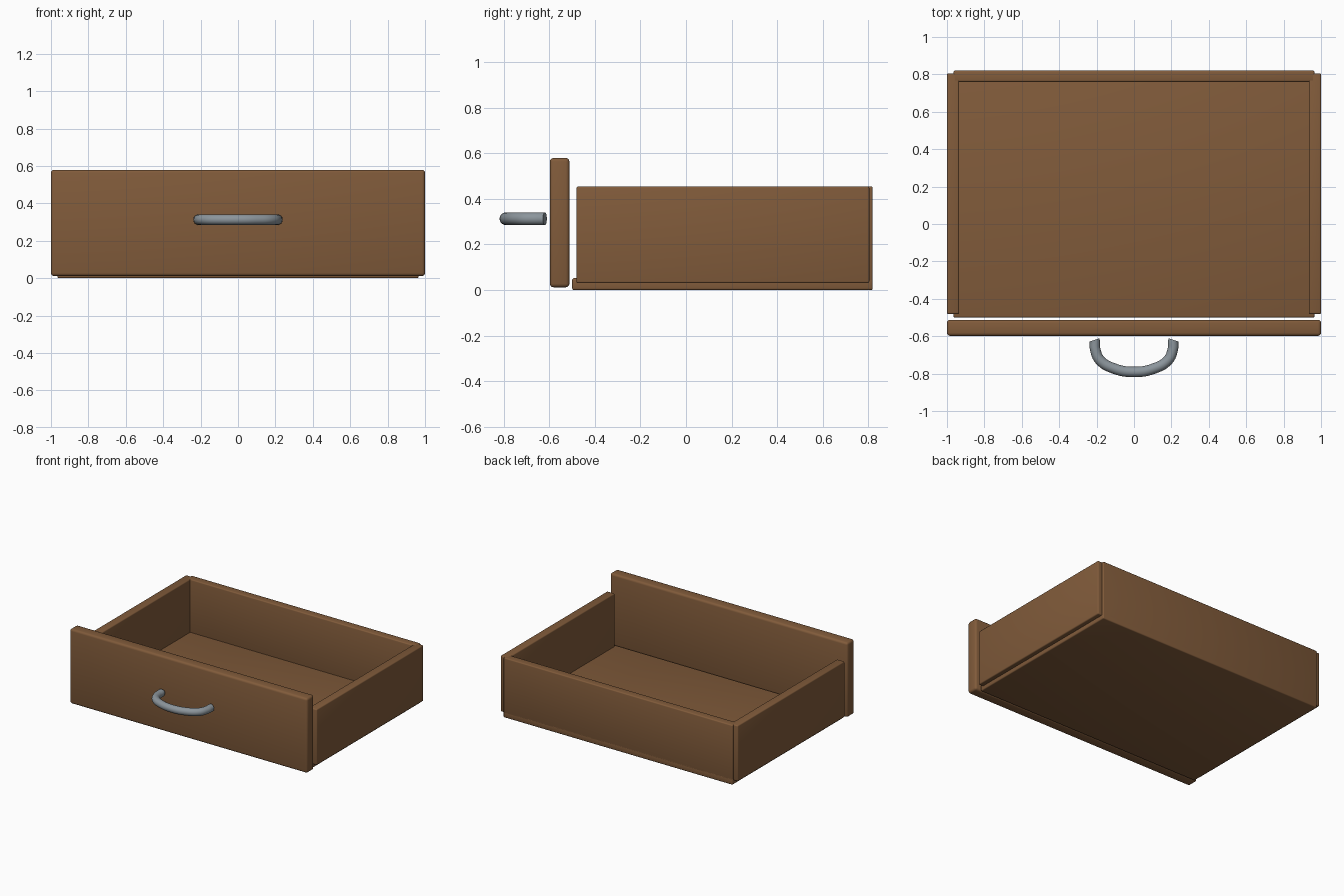
import bpy
import bmesh
from mathutils import Vector

if "Cube" in bpy.data.objects:
    bpy.data.objects.remove(bpy.data.objects["Cube"])


def material(name, color):
    m = bpy.data.materials.new(name)
    m.diffuse_color = (*color, 1)
    m.use_nodes = True
    m.node_tree.nodes["Principled BSDF"].inputs["Base Color"].default_value = m.diffuse_color
    return m


wood = material("brown_wood", (0.22, 0.105, 0.043))
metal = material("grey_metal", (0.26, 0.30, 0.33))


def smooth(ob):
    bpy.ops.object.select_all(action='DESELECT')
    ob.select_set(True)
    bpy.context.view_layer.objects.active = ob
    bpy.ops.object.shade_smooth_by_angle()


def board(name, lo, hi, bevel=0.012):
    """Box between two corners with softened edges."""
    lo, hi = Vector(lo), Vector(hi)
    bm = bmesh.new()
    bmesh.ops.create_cube(bm, size=1)
    for v in bm.verts:
        v.co = (lo + hi) / 2 + v.co * (hi - lo)
    bmesh.ops.bevel(bm, geom=bm.edges[:], offset=bevel, segments=3,
                    profile=0.5, affect='EDGES')
    me = bpy.data.meshes.new(name)
    bm.to_mesh(me)
    bm.free()
    me.materials.append(wood)
    ob = bpy.data.objects.new(name, me)
    bpy.context.collection.objects.link(ob)
    smooth(ob)


# drawer box
board("front_panel", (-1, -0.598, 0.012), (1, -0.512, 0.58), 0.016)
board("bottom_board", (-0.965, -0.5, 0), (0.965, 0.82, 0.052), 0.008)
board("back_board", (-0.965, 0.76, 0.03), (0.965, 0.82, 0.455), 0.008)
board("left_side", (-1, -0.481, 0.03), (-0.935, 0.805, 0.455), 0.008)
board("right_side", (0.935, -0.481, 0.03), (1, 0.805, 0.455), 0.008)

# bow handle: mirrored path swept with a round section
half = [(0.212, -0.620, 0.01), (0.207, -0.672, 0.03), (0.182, -0.728, 0.03),
        (0.100, -0.775, 0.04)]
path = [(-x, y) for x, y, _ in half] + [(0, -0.791)] + [(x, y) for x, y, _ in half[::-1]]
cu = bpy.data.curves.new("handle", 'CURVE')
cu.dimensions = '3D'
cu.bevel_depth = 0.028
cu.bevel_resolution = 6
cu.use_fill_caps = True
cu.resolution_u = 8
sp = cu.splines.new('BEZIER')
sp.bezier_points.add(len(path) - 1)
for p, (x, y) in zip(sp.bezier_points, path):
    p.co = (x, y, 0.313)
    p.handle_left_type = p.handle_right_type = 'AUTO'
# flare the two ends slightly outward
for p, s in ((sp.bezier_points[0], -1), (sp.bezier_points[-1], 1)):
    p.handle_left_type = p.handle_right_type = 'FREE'
    inward = Vector((-s * 0.006, -0.018, 0))
    p.handle_right = p.co + inward * -s
    p.handle_left = p.co + inward * s
cu.materials.append(metal)
handle = bpy.data.objects.new("handle", cu)
bpy.context.collection.objects.link(handle)
bpy.ops.object.select_all(action='DESELECT')
handle.select_set(True)
bpy.context.view_layer.objects.active = handle
bpy.ops.object.convert(target='MESH')
smooth(bpy.context.view_layer.objects.active)
